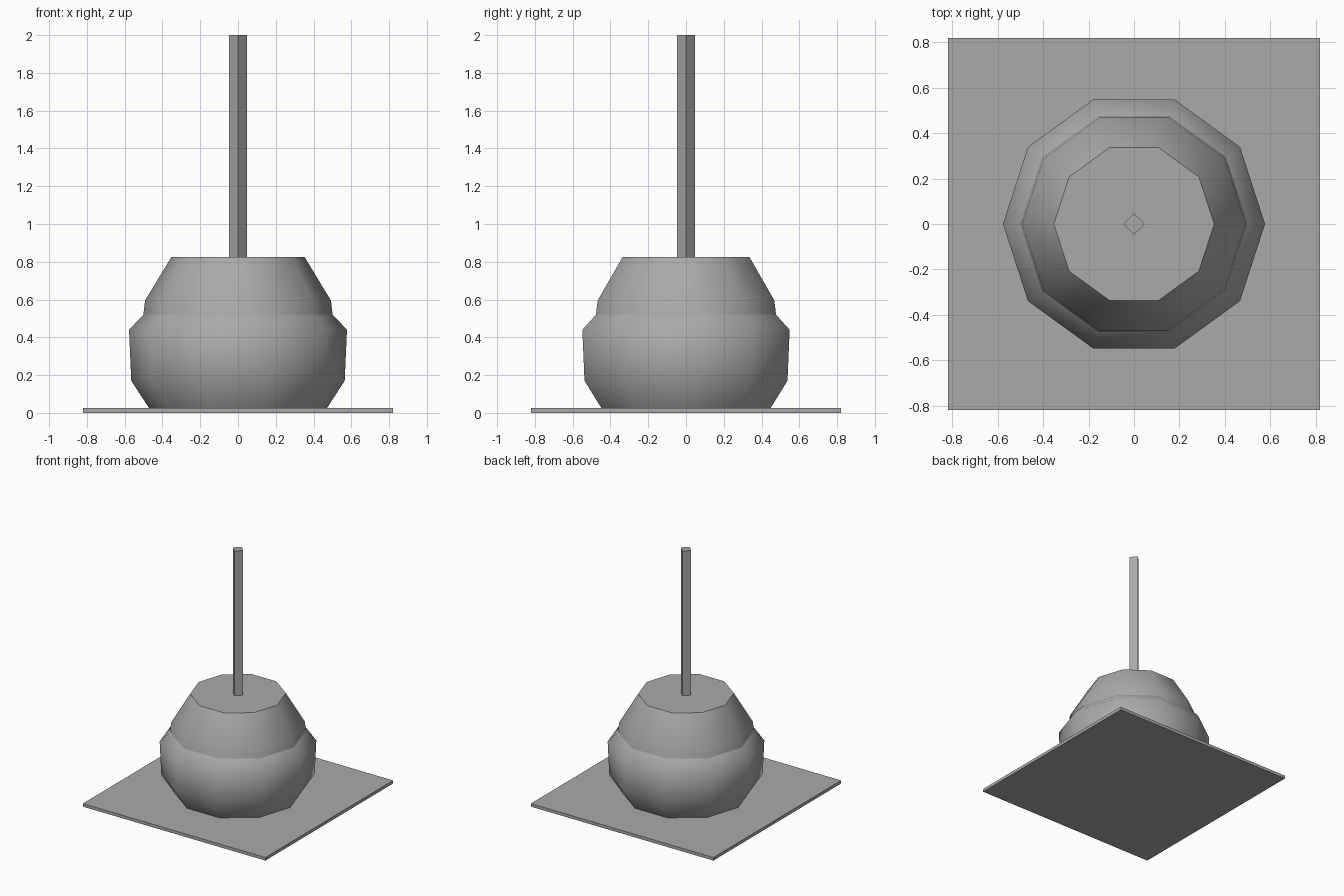
import bpy, bmesh, math

if "Cube" in bpy.data.objects:
    bpy.data.objects.remove(bpy.data.objects["Cube"])

grey = bpy.data.materials.new("plain_grey")
grey.diffuse_color = (0.4, 0.4, 0.4, 1)
grey.use_nodes = True
grey.node_tree.nodes["Principled BSDF"].inputs["Base Color"].default_value = grey.diffuse_color


def lathe(name, profile, sides, smooth_angle=None):
    """Closed solid of revolution from (radius, height) points, corner on +x."""
    bm = bmesh.new()
    rings = []
    for r, z in profile:
        rings.append([bm.verts.new((r * math.cos(2 * math.pi * i / sides),
                                    r * math.sin(2 * math.pi * i / sides), z))
                      for i in range(sides)])
    for a, b in zip(rings, rings[1:]):
        for i in range(sides):
            j = (i + 1) % sides
            bm.faces.new((a[i], a[j], b[j], b[i]))
    bm.faces.new(rings[0][::-1])
    bm.faces.new(rings[-1])
    mesh = bpy.data.meshes.new(name)
    bm.to_mesh(mesh)
    bm.free()
    obj = bpy.data.objects.new(name, mesh)
    bpy.context.collection.objects.link(obj)
    mesh.materials.append(grey)
    if smooth_angle:
        bpy.ops.object.select_all(action='DESELECT')
        obj.select_set(True)
        bpy.context.view_layer.objects.active = obj
        bpy.ops.object.shade_smooth_by_angle(angle=math.radians(smooth_angle))
    return obj


# Thin square base sheet
bpy.ops.mesh.primitive_cube_add(size=1, location=(0, 0, 0.0125))
sheet = bpy.context.object
sheet.name = "base_sheet"
sheet.scale = (1.64, 1.64, 0.025)
sheet.data.materials.append(grey)

# Rounded lower body, its top tucked inside the coating
lathe("lower_body", [(0.47, 0.024), (0.565, 0.17), (0.577, 0.44), (0.42, 0.605)], 10, 50)

# Upper coating with a flat top, its lower end hidden in the body
lathe("upper_coating", [(0.515, 0.40), (0.492, 0.595), (0.353, 0.825)], 10, 50)

# Square stick turned corner-on
lathe("stick", [(0.047, 0.80), (0.047, 2.0)], 4)
